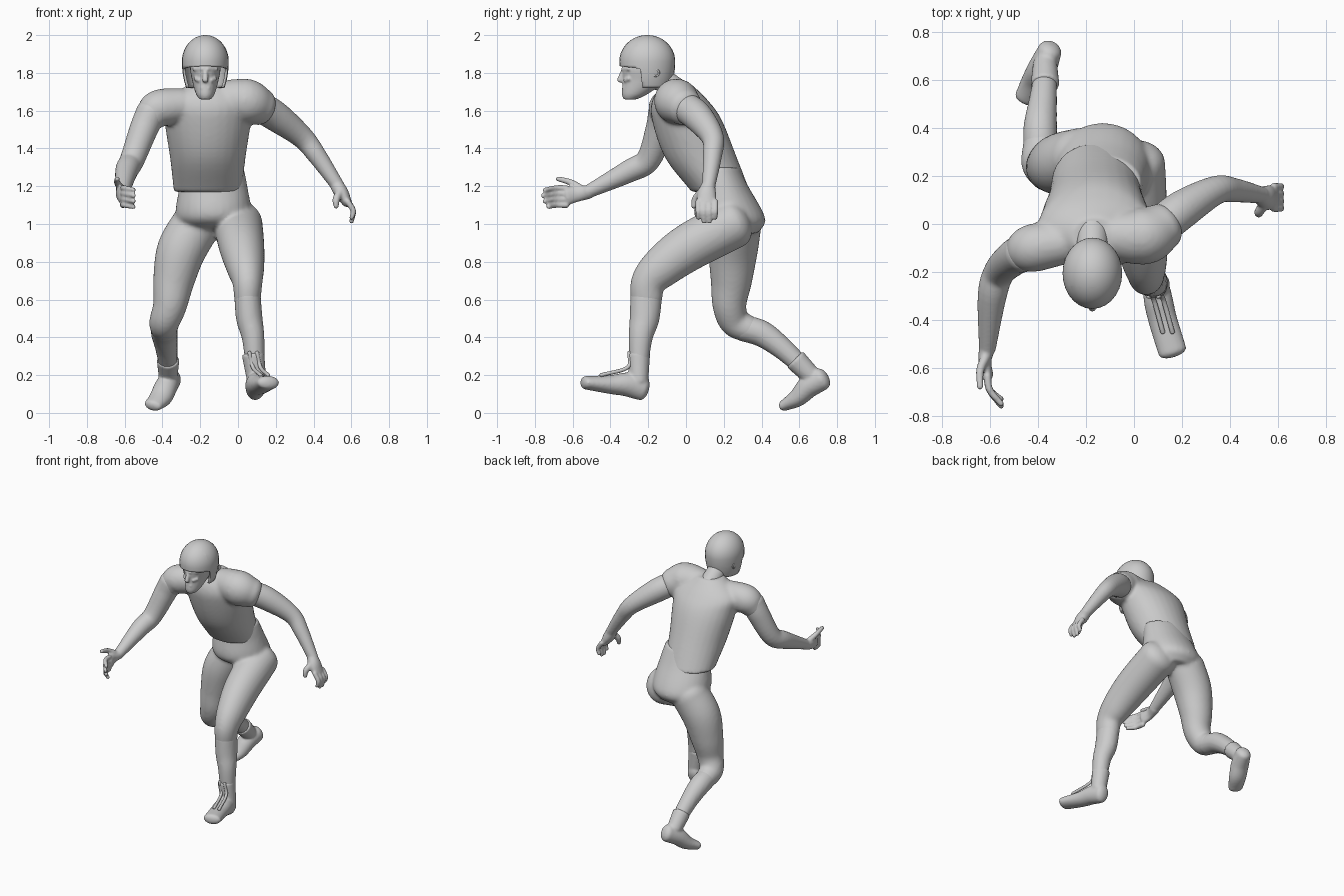
import bpy, bmesh
from math import sin, cos, pi
from mathutils import Vector

if "Cube" in bpy.data.objects:
    bpy.data.objects.remove(bpy.data.objects["Cube"], do_unlink=True)

grey = bpy.data.materials.new("plain_grey")
grey.use_nodes = True
grey.diffuse_color = (.6, .6, .6, 1)
grey.node_tree.nodes["Principled BSDF"].inputs["Base Color"].default_value = grey.diffuse_color

SIDES = 28
STEPS = 6
ACROSS, DEEP = Vector((1, 0, 0)), Vector((0, 1, 0))


def resample(stations):
    """Smooth curve through a list of stations."""
    rows = [Vector(station) for station in stations]
    padded = [rows[0] * 2 - rows[1]] + rows + [rows[-1] * 2 - rows[-2]]
    result = []
    for before, start, end, after in zip(padded, padded[1:], padded[2:], padded[3:]):
        leave, arrive = (end - before) / 2, (after - start) / 2
        for step in range(STEPS):
            t = step / STEPS
            ease = t * t * (3 - 2 * t)
            result.append(start.lerp(end, ease) + leave * t * (1 - t) ** 2 - arrive * t * t * (1 - t))
    return result + [rows[-1]]


def ring(centre, u, v):
    angles = [2 * pi * side / SIDES for side in range(SIDES)]
    return [centre + u * cos(angle) + v * sin(angle) for angle in angles]


def skin(bm, rings, closed=True):
    loops = [[bm.verts.new(point) for point in points] for points in rings]
    for low, high in zip(loops, loops[1:]):
        for side in range(SIDES):
            following = (side + 1) % SIDES
            bm.faces.new((low[side], low[following], high[following], high[side]))
    if closed:
        bm.faces.new(loops[0][::-1])
        bm.faces.new(loops[-1])


def limb(bm, stations, ref=ACROSS, flat=(1, 1), dome=.7):
    """Round-ended tube through (x, y, z, radius); flat gives its depth ratio at both ends."""
    points = resample(stations)
    last = len(points) - 1
    bends = [pi / 2 * step / 5 for step in range(1, 5)]
    rings = []
    for i, point in enumerate(points):
        centre, radius = point.xyz, point.w
        along = (points[min(i + 1, last)].xyz - points[max(i - 1, 0)].xyz).normalized()
        u = (ref - along * ref.dot(along)).normalized() * radius
        v = along.cross(u) * (flat[0] + (flat[1] - flat[0]) * i / last)
        bulge = along * min(u.length, v.length) * dome
        if i == 0:
            rings += [ring(centre - bulge * sin(b), u * cos(b), v * cos(b)) for b in reversed(bends)]
        rings.append(ring(centre, u, v))
        if i == last:
            rings += [ring(centre + bulge * sin(b), u * cos(b), v * cos(b)) for b in bends]
    skin(bm, rings)


def stack(bm, middle, slices):
    """Level ovals given as (z, half width, front, back), all centred on x = middle."""
    skin(bm, [ring(Vector((middle, (front + back) / 2, z)), ACROSS * half, DEEP * (back - front) / 2)
              for z, half, front, back in resample(slices)])


def finish(name, bm, voxel=0.0, relax=4):
    bmesh.ops.recalc_face_normals(bm, faces=bm.faces)
    mesh = bpy.data.meshes.new(name)
    bm.to_mesh(mesh)
    bm.free()
    obj = bpy.data.objects.new(name, mesh)
    bpy.context.collection.objects.link(obj)
    mesh.materials.append(grey)
    mesh.shade_smooth()
    if voxel:
        blend = obj.modifiers.new("blend", "REMESH")
        blend.mode, blend.voxel_size, blend.use_smooth_shade = "VOXEL", voxel, True
        soften = obj.modifiers.new("soften", "SMOOTH")
        soften.factor, soften.iterations = .5, relax
    return obj


# Pelvis and padded trousers down to just below the knees
bm = bmesh.new()
stack(bm, -.13, [(.95, .13, .2, .38), (1.03, .2, .05, .42), (1.2, .18, .06, .33), (1.3, .16, .05, .28)])
limb(bm, [(0, .25, 1, .13), (.02, .02, .88, .12), (.04, -.13, .77, .1), (.05, -.2, .69, .08),
          (.05, -.21, .6, .07)], flat=(1, 1.2))
limb(bm, [(-.22, .27, 1, .13), (-.3, .25, .86, .13), (-.34, .24, .7, .11), (-.36, .23, .57, .09),
          (-.39, .26, .48, .08), (-.39, .34, .44, .07)])
finish("trousers", bm, .012, 6)

# Socks
bm = bmesh.new()
limb(bm, [(.05, -.21, .62, .07), (.06, -.22, .5, .07), (.08, -.24, .4, .06), (.09, -.25, .25, .05)], flat=(1.2, 1))
limb(bm, [(-.39, .3, .45, .07), (-.39, .4, .42, .07), (-.38, .5, .35, .06), (-.37, .6, .26, .05)])
finish("socks", bm, .012, 3)

# Boots: an ankle shaft blended into a foot
bm = bmesh.new()
limb(bm, [(.08, -.25, .31, .06), (.1, -.25, .16, .05)], dome=.2)
limb(bm, [(.09, -.23, .13, .05), (.1, -.31, .15, .06), (.12, -.4, .15, .06), (.16, -.53, .16, .06)], flat=(1.3, .6))
finish("left_boot", bm, .008, 5)
bm = bmesh.new()
limb(bm, [(-.37, .58, .28, .06), (-.37, .67, .19, .05)], dome=.2)
limb(bm, [(-.35, .72, .18, .05), (-.38, .65, .14, .06), (-.41, .59, .08, .06), (-.45, .52, .04, .05)], flat=(1.2, .6))
finish("right_boot", bm, .008, 5)

# Raised lace edges on the forward boot
bm = bmesh.new()
for side in (-.02, .02):
    limb(bm, [(.08 + side, -.3, .32, .01), (.1 + side, -.31, .24, .01), (.14 + side, -.45, .2, .01)])
finish("lace_edges", bm)

# Jersey: torso, shoulder pads and short sleeves
bm = bmesh.new()
stack(bm, -.16, [(1.17, .18, .03, .34), (1.35, .2, -.11, .27), (1.55, .23, -.18, .19),
                 (1.65, .23, -.18, .12), (1.74, .1, -.13, .03)])
limb(bm, [(-.08, -.05, 1.66, .1), (.04, -.05, 1.65, .12), (.12, -.01, 1.62, .1)])
limb(bm, [(-.3, -.08, 1.63, .09), (-.42, -.1, 1.61, .1), (-.47, -.12, 1.56, .08)])
finish("jersey", bm, .012, 6)

# Left arm, palm, thumb and drooping fingers
bm = bmesh.new()
limb(bm, [(.1, -.02, 1.63, .08), (.2, .06, 1.57, .08), (.34, .14, 1.46, .06), (.42, .14, 1.36, .05),
          (.53, .12, 1.2, .035)], DEEP)
limb(bm, [(.52, .12, 1.21, .035), (.55, .11, 1.16, .05), (.58, .11, 1.11, .05)], DEEP, (1, .5))
limb(bm, [(.54, .08, 1.17, .02), (.52, .05, 1.13, .02), (.52, .04, 1.09, .013)], DEEP)
for finger, shorter in enumerate((.02, 0, 0, .02)):
    y = .065 + finger * .03
    limb(bm, [(.58, y, 1.12, .016), (.61, y, 1.07, .015), (.6, y, 1.01 + shorter, .012)], DEEP)
finish("left_arm", bm, .007, 3)

# Right arm, palm, thumb and reaching fingers
bm = bmesh.new()
limb(bm, [(-.46, -.12, 1.59, .08), (-.5, -.14, 1.5, .075), (-.56, -.2, 1.34, .065), (-.59, -.3, 1.28, .06),
          (-.61, -.52, 1.17, .035)])
limb(bm, [(-.61, -.51, 1.17, .035), (-.62, -.57, 1.16, .027), (-.61, -.63, 1.15, .025)], flat=(1, 2))
limb(bm, [(-.62, -.56, 1.19, .02), (-.64, -.61, 1.22, .017), (-.64, -.68, 1.24, .013)])
for finger, shorter in enumerate((.01, 0, .01, .03)):
    z = 1.19 - finger * .03
    limb(bm, [(-.61, -.63, z, .016), (-.6, -.69, z, .015), (-.55, -.76 + shorter, z - .01, .012)])
finish("right_arm", bm, .007, 3)

# Head and neck with nose, lips, brows and cheeks
MID = -.173
bm = bmesh.new()
limb(bm, [(MID, -.02, 1.68, .07), (MID, -.16, 1.79, .06)])
stack(bm, MID, [(1.66, .03, -.33, -.26), (1.69, .05, -.34, -.2), (1.76, .07, -.335, -.11),
                (1.84, .08, -.335, -.1), (1.93, .05, -.28, -.13)])
limb(bm, [(MID, -.33, 1.82, .011), (MID, -.35, 1.76, .016)])
limb(bm, [(MID - .02, -.33, 1.72, .007), (MID + .02, -.33, 1.72, .007)], DEEP)
for side in (-1, 1):
    limb(bm, [(MID + side * .01, -.335, 1.82, .01), (MID + side * .06, -.3, 1.82, .01)], DEEP)
    limb(bm, [(MID + side * .03, -.32, 1.76, .013), (MID + side * .05, -.3, 1.77, .013)], DEEP)
finish("head", bm, .006, 3)

# Helmet: a dome drawn out below its widest level
bm = bmesh.new()
rings = []
for step in range(-8, 20):
    tilt = step * pi / 40
    level = 1.86 + (.14 if step > 0 else .24) * sin(tilt)
    rings.append(ring(Vector((MID, -.205, level)), ACROSS * .124 * cos(tilt), DEEP * .148 * cos(tilt)))
skin(bm, rings)
rim_faces = [face for face in bm.faces if len(face.verts) == SIDES and face.calc_center_median().z < 1.8]
bmesh.ops.delete(bm, geom=rim_faces, context="FACES_ONLY")

# Face opening, bounded by a brow plane and a cheek plane
planes = [(Vector((0, 0, 1.79)), Vector((0, .13, 1))), (Vector((0, -.24, 1.8)), Vector((0, 1, .12)))]
for spot, normal in planes:
    bmesh.ops.bisect_plane(bm, geom=bm.verts[:] + bm.edges[:] + bm.faces[:], plane_co=spot, plane_no=normal)
opening = [face for face in bm.faces
           if all((face.calc_center_median() - spot).dot(normal) < 0 for spot, normal in planes)]
bmesh.ops.delete(bm, geom=opening, context="FACES")
helmet = finish("helmet", bm)
shell = helmet.modifiers.new("shell", "SOLIDIFY")
shell.thickness, shell.offset = .014, -1

# Ear hole rims on the helmet
for label, side in (("left", 1), ("right", -1)):
    bpy.ops.mesh.primitive_torus_add(location=(MID + side * .11, -.16, 1.8), rotation=(0, pi / 2, 0),
                                     major_radius=.017, minor_radius=.005, major_segments=24, minor_segments=8)
    rim = bpy.context.object
    rim.name = label + "_ear_rim"
    rim.data.materials.append(grey)
    rim.data.shade_smooth()
